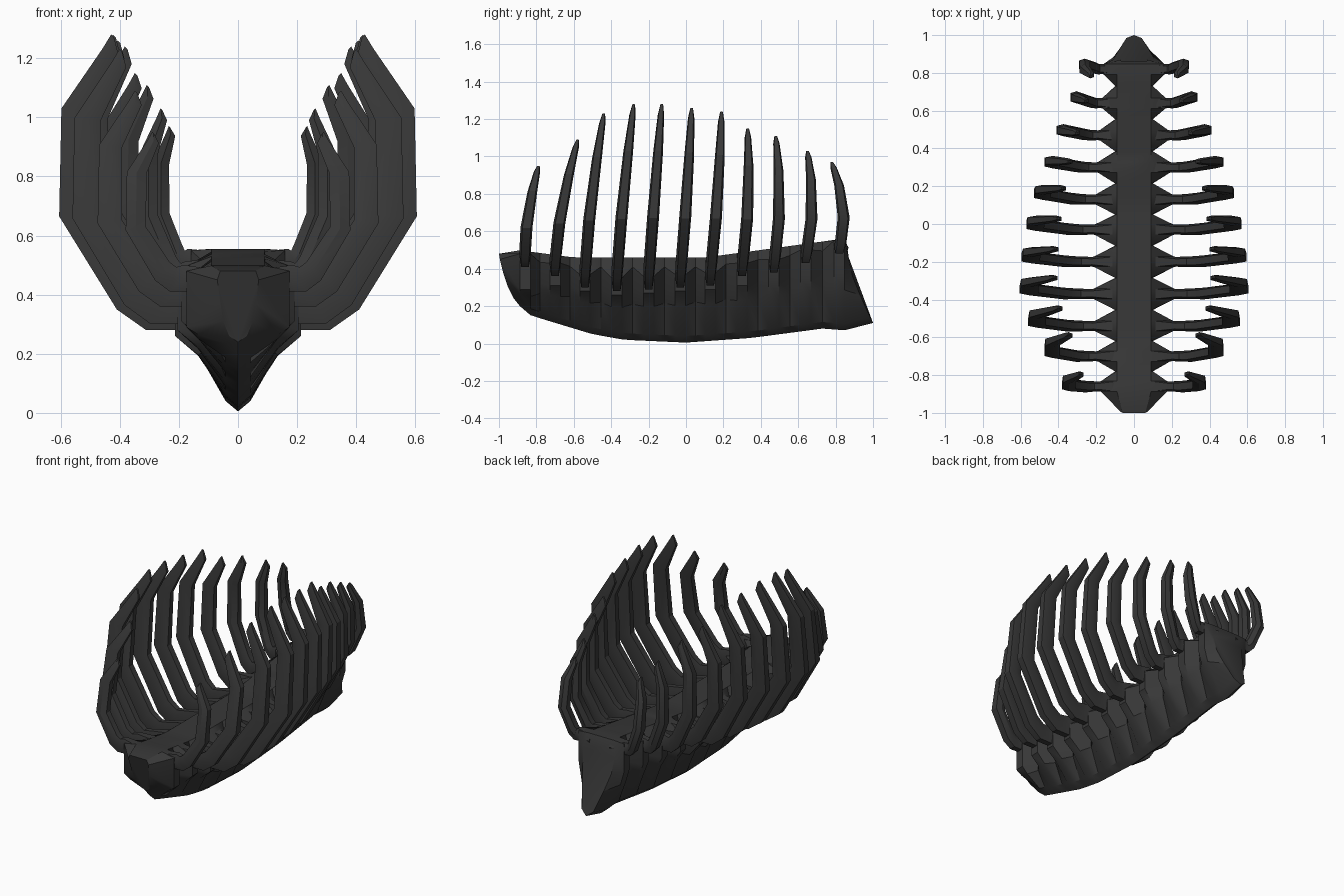
import bpy, math

cube = bpy.data.objects.get("Cube")
if cube:
    bpy.data.objects.remove(cube)

mat = bpy.data.materials.new("charcoal")
mat.use_nodes = True
shade = (0.04, 0.04, 0.04, 1)
mat.diffuse_color = shade
bsdf = next(n for n in mat.node_tree.nodes if n.type == 'BSDF_PRINCIPLED')
bsdf.inputs["Base Color"].default_value = shade
bsdf.inputs["Roughness"].default_value = 0.7


def interp(table, y):
    """Piecewise linear lookup."""
    for (a, p), (b, q) in zip(table, table[1:]):
        if y <= b:
            return p + (q - p) * max(0, y - a) / (b - a)
    return table[-1][1]


def skin(name, rings):
    """Closed mesh through equal-sized rings, capped at both ends."""
    n = len(rings[0])
    verts = [v for r in rings for v in r]
    faces = [(k * n + i, k * n + (i + 1) % n, (k + 1) * n + (i + 1) % n, (k + 1) * n + i)
             for k in range(len(rings) - 1) for i in range(n)]
    faces += [tuple(range(n))[::-1], tuple(range(len(verts) - n, len(verts)))]
    mesh = bpy.data.meshes.new(name)
    mesh.from_pydata(verts, [], faces)
    mesh.materials.append(mat)
    obj = bpy.data.objects.new(name, mesh)
    bpy.context.collection.objects.link(obj)
    bpy.ops.object.select_all(action='DESELECT')
    obj.select_set(True)
    bpy.context.view_layer.objects.active = obj
    bpy.ops.object.mode_set(mode='EDIT')
    bpy.ops.mesh.select_all(action='SELECT')
    bpy.ops.mesh.normals_make_consistent(inside=False)
    bpy.ops.object.mode_set(mode='OBJECT')
    bpy.ops.object.shade_smooth_by_angle(angle=math.radians(30))
    return obj


# Per rib: root y, tip y, half width, tip height, root height, skirt height
RIBS = [
    (-.86, -.79, .38, .95, .41, .29), (-.70, -.58, .475, 1.09, .36, .31),
    (-.54, -.44, .56, 1.23, .30, .28), (-.37, -.28, .605, 1.28, .28, .26),
    (-.20, -.13, .595, 1.28, .29, .27), (-.03, .03, .57, 1.26, .30, .28),
    (.13, .19, .53, 1.24, .31, .29), (.30, .33, .475, 1.15, .36, .31),
    (.47, .48, .41, 1.11, .38, .33), (.64, .65, .335, 1.03, .43, .35),
    (.82, .78, .29, .97, .48, .37)]
TOP = [(-1, .48), (-.9, .5), (-.6, .46), (.1, .46), (.4, .5), (.8, .555)]
KEEL = [(-.9, .21), (-.83, .15), (-.5, .05), (-.33, .02), (0, .005),
        (.35, .03), (.73, .08), (.86, .07), (1, .11)]


def flare(w):
    return .12 + .17 * w


# Keeled body: rings flare out at each rib and pinch in between
def mirrored(half):
    return half + [(-x, y, z) for x, y, z in half[-2::-1]]


def body_ring(y, width, upper, skirt, low):
    t, b = interp(TOP, y), interp(KEEL, y)
    pts = [(.09, t), (width, upper), (width, skirt), (low, b + .72 * (skirt - b)),
           (.042, b + .035), (0, b)]
    return mirrored([(x, y, z) for x, z in pts])


rings = [mirrored([(.06, -1, .48), (.07, -.995, .45), (.06, -.975, .37), (.05, -.955, .31),
                   (.03, -.93, .26), (0, -.92, .24)])]
for i, (y, _, w, _, root, skirt) in enumerate(RIBS):
    for side in (-.028, .028):
        rings.append(body_ring(y + side, flare(w) - .01, root + .07, skirt, .135))
    if i < len(RIBS) - 1:
        nxt = RIBS[i + 1]
        mid = (y + nxt[0]) / 2
        rings.append(body_ring(mid, .1, interp(TOP, mid) - .05, (skirt + nxt[5]) / 2 + .02, .095))
rings.append(mirrored([(.1, .86, .53), (.11, .87, .46), (.1, .89, .36), (.075, .93, .26),
                       (.04, .985, .14), (0, 1, .11)]))
skin("keeled_body", rings)

# Rib sections: outward fraction, height fraction, inner offset (x, z), half thickness
PATH = [(0, 0, 0, 1.3, .026), (.23, .0, -.3, 1.2, .028), (.49, .07, -.7, .9, .031),
        (1, .385, -1, .15, .032), (.98, .75, -.95, -.1, .026), (.62, .95, -.55, -.15, .017),
        (.54, 1, -.1, -.1, .008)]


def rib_section(outer, inner, y, h):
    """Six-sided section, widest at its middle."""
    (ox, oz), (ix, iz) = outer, inner
    mx, mz = (ox + ix) / 2, (oz + iz) / 2
    return [(ox, y - .7 * h, oz), (ox, y + .7 * h, oz), (mx, y + h, mz),
            (ix, y + .6 * h, iz), (ix, y - .6 * h, iz), (mx, y - h, mz)]


for i, (y, tip_y, w, tip, root, skirt) in enumerate(RIBS):
    f, d = flare(w), .02 + .13 * w
    bow = .045 * i / (len(RIBS) - 1) - .01
    roof = interp(TOP, y) - .01
    sections = [rib_section((.07, root), (.07, roof), y, .05)]
    for fx, fz, dx, dz, h in PATH:
        x, z = f + fx * (w - f), root + fz * (tip - root)
        yy = y + (tip_y - y) * fz ** 1.5 + bow * math.sin(math.pi * fz)
        sections.append(rib_section((x, z), (x + dx * d, z + dz * d), yy, h))
    for name, s in (("left", 1), ("right", -1)):
        skin(f"{name}_rib_{i + 1}", [[(s * a, b, c) for a, b, c in r] for r in sections])
